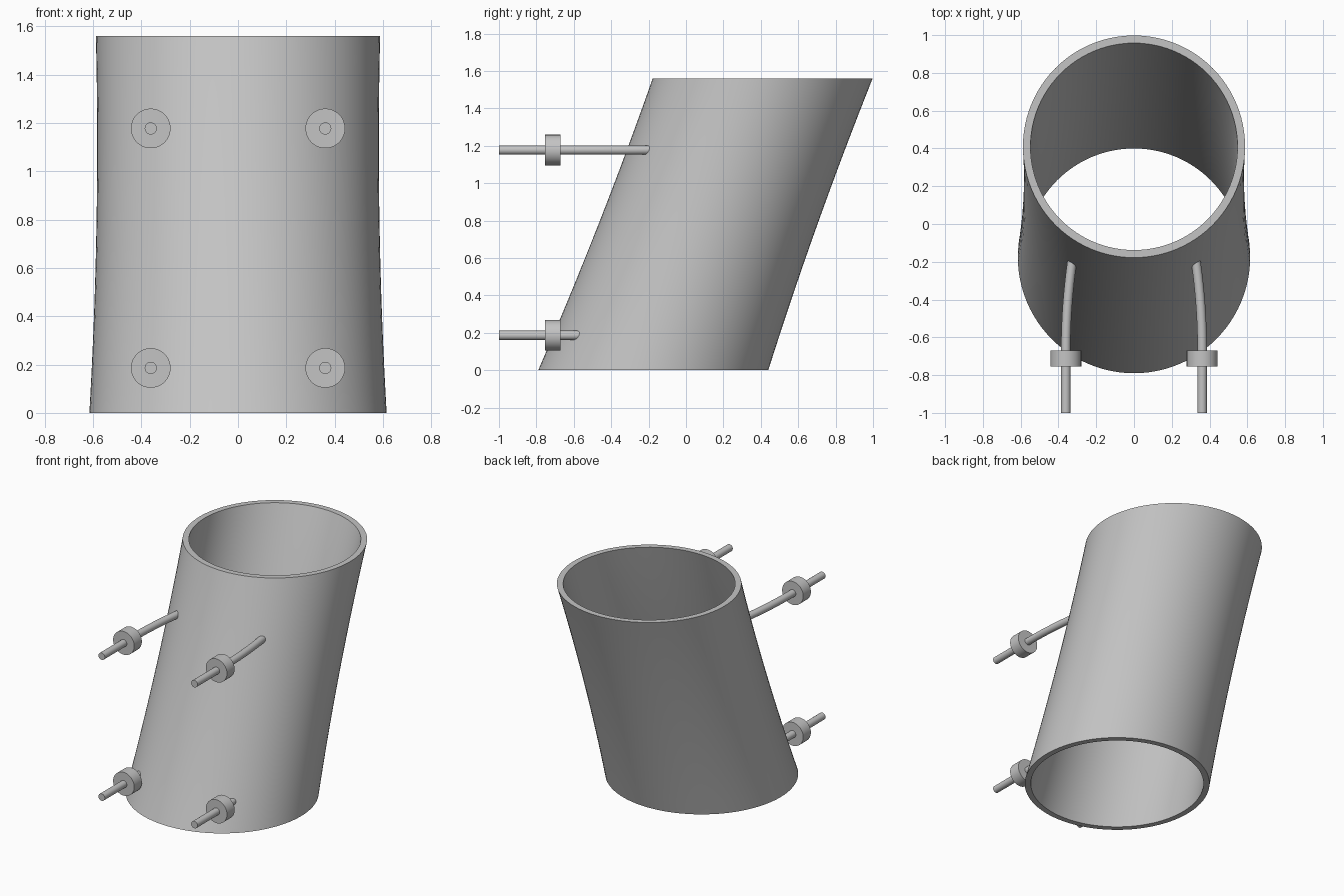
import bpy, bmesh
from math import sin, cos, pi, radians
from mathutils import Vector

cube = bpy.data.objects.get("Cube")
if cube:
    bpy.data.objects.remove(cube, do_unlink=True)

grey = bpy.data.materials.new("light_grey")
grey.use_nodes = True
COLOUR = (0.55, 0.55, 0.55, 1)
grey.diffuse_color = COLOUR
grey.node_tree.nodes["Principled BSDF"].inputs["Base Color"].default_value = COLOUR


def circle(centre, u, v, radius, sides):
    """Points of a circle in the plane spanned by u and v."""
    return [centre + radius * (u * cos(2 * pi * i / sides) + v * sin(2 * pi * i / sides))
            for i in range(sides)]


def loft(name, rings, closed=False):
    """Skin a list of rings, either capped or joined end to start."""
    bm = bmesh.new()
    loops = [[bm.verts.new(p) for p in ring] for ring in rings]
    pairs = list(zip(loops, loops[1:]))
    if closed:
        pairs.append((loops[-1], loops[0]))
    else:
        bm.faces.new(loops[0])
        bm.faces.new(loops[-1])
    for a, b in pairs:
        for i in range(len(a)):
            j = (i + 1) % len(a)
            bm.faces.new((a[i], a[j], b[j], b[i]))
    bmesh.ops.recalc_face_normals(bm, faces=bm.faces)
    mesh = bpy.data.meshes.new(name)
    bm.to_mesh(mesh)
    bm.free()
    mesh.materials.append(grey)
    obj = bpy.data.objects.new(name, mesh)
    bpy.context.collection.objects.link(obj)
    bpy.ops.object.select_all(action='DESELECT')
    obj.select_set(True)
    bpy.context.view_layer.objects.active = obj
    bpy.ops.object.shade_smooth_by_angle(angle=radians(35))
    return obj


X, Y, Z = Vector((1, 0, 0)), Vector((0, 1, 0)), Vector((0, 0, 1))

# Leaning open tube with a slight taper and waist
HEIGHT, WALL, STEPS = 1.56, 0.04, 16


def tube_ring(t, inset):
    radius = 0.615 - 0.027 * t - 0.016 * 4 * t * (1 - t) - inset
    return circle(Vector((0, -0.175 + 0.585 * t, HEIGHT * t)), X, Y, radius, 96)


levels = [i / STEPS for i in range(STEPS + 1)]
outer = [tube_ring(t, 0) for t in levels]
inner = [tube_ring(t, WALL) for t in reversed(levels)]
loft("leaning_tube", outer + inner, closed=True)

# Four rods that bend inward into the wall, each with a round collar
BEND_START = -0.67


def add_rod(name, side, z, end):
    rings = []
    stations = [-1.0] + [BEND_START + (end - BEND_START) * i / 12 for i in range(13)]
    for y in stations:
        d = max(0, y - BEND_START)
        centre = Vector((side * (0.361 - 0.15 * d * d), y, z))
        across = Vector((1, side * 0.3 * d, 0)).normalized()
        rings.append(circle(centre, across, Z, 0.025, 24))
    loft(name + "_rod", rings)
    loft(name + "_collar",
         [circle(Vector((side * 0.361, y, z)), X, Z, 0.082, 48) for y in (-0.755, BEND_START)])


for side, side_name in ((1, "left"), (-1, "right")):
    add_rod("upper_" + side_name, side, 1.177, -0.19)
    add_rod("lower_" + side_name, side, 0.186, -0.57)
